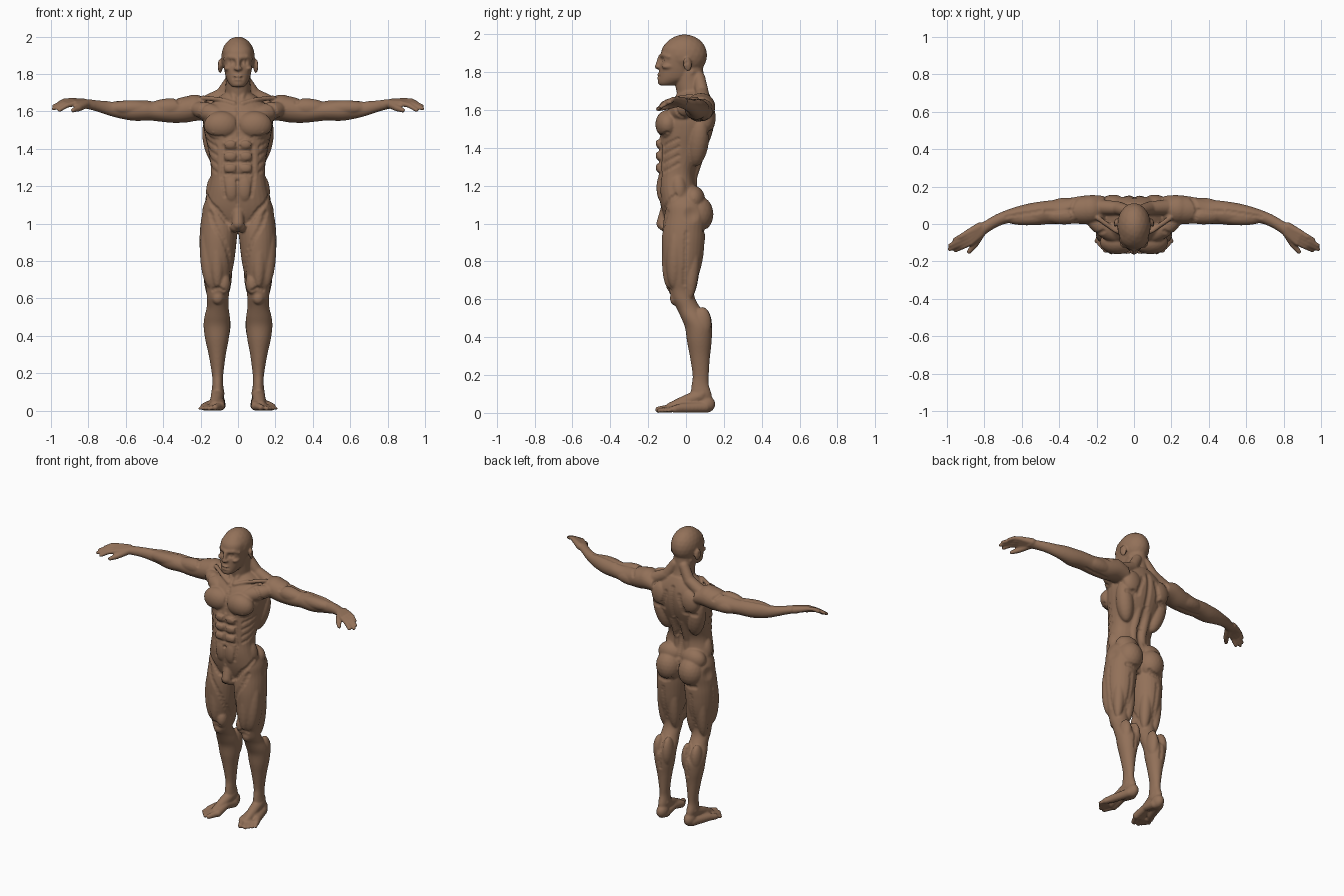
import bpy, bmesh, math
from mathutils import Vector, Matrix, Euler
from mathutils.kdtree import KDTree

bm = bmesh.new()


def spline(rows, steps=4):
    """Catmull-Rom interpolation of rows of numbers."""
    out = []
    for i in range(len(rows) - 1):
        a, b, c, d = rows[max(i - 1, 0)], rows[i], rows[i + 1], rows[min(i + 2, len(rows) - 1)]
        for k in range(steps):
            t = k / steps
            out.append([0.5 * (2 * q + (r - p) * t + (2 * p - 5 * q + 4 * r - s) * t * t
                               + (3 * q - p - 3 * r + s) * t ** 3) for p, q, r, s in zip(a, b, c, d)])
    return out + [rows[-1]]


def loft(rows, axis='z', n=2.0, sides=28):
    """Rows: position on axis, then min/max in the two other directions."""
    rings = []
    for t, a0, a1, b0, b1 in spline(rows):
        ring = []
        for k in range(sides):
            ang = 2 * math.pi * k / sides
            c, s = math.cos(ang), math.sin(ang)
            a = (a0 + a1) / 2 + (a1 - a0) / 2 * math.copysign(abs(c) ** (2 / n), c)
            b = (b0 + b1) / 2 + (b1 - b0) / 2 * math.copysign(abs(s) ** (2 / n), s)
            ring.append(bm.verts.new((a, b, t) if axis == 'z' else (t, a, b)))
        rings.append(ring)
    for r, q in zip(rings, rings[1:]):
        for k in range(sides):
            j = (k + 1) % sides
            bm.faces.new((r[k], r[j], q[j], q[k]))
    bm.faces.new(rings[0][::-1])
    bm.faces.new(rings[-1])


def blob(c, r, rot=(0, 0, 0)):
    m = Matrix.LocRotScale(Vector(c), Euler([math.radians(a) for a in rot]), Vector(r))
    bmesh.ops.create_icosphere(bm, subdivisions=3, radius=1, matrix=m)


def muscle(a, b, r):
    a, b = Vector(a), Vector(b)
    q = (b - a).to_track_quat('Z', 'Y')
    m = Matrix.LocRotScale((a + b) / 2, q, Vector((r, r, (b - a).length * 0.58)))
    bmesh.ops.create_icosphere(bm, subdivisions=3, radius=1, matrix=m)


def limb(*pts):
    """Round chain through (x, y, z, radius) points."""
    for x, y, z, r in pts:
        blob((x, y, z), (r, r, r))
    for p, q in zip(pts, pts[1:]):
        a, b = Vector(p[:3]), Vector(q[:3])
        m = Matrix.LocRotScale((a + b) / 2, (b - a).to_track_quat('Z', 'Y'), None)
        bmesh.ops.create_cone(bm, cap_ends=True, segments=16, radius1=p[3], radius2=q[3],
                              depth=(b - a).length, matrix=m)


def lerp(a, b, t):
    return [p + (q - p) * t for p, q in zip(a, b)]


# ---- paired parts, built on +x ----
# leg
loft([(.05, .08, .13, .03, .14), (.10, .076, .14, .025, .135), (.15, .08, .137, .03, .12),
      (.20, .078, .14, .035, .12), (.30, .065, .157, .02, .127), (.38, .05, .175, .005, .137),
      (.45, .042, .184, -.005, .138), (.50, .043, .18, -.025, .112), (.55, .05, .168, -.048, .08),
      (.60, .05, .167, -.075, .05), (.65, .045, .17, -.088, .042), (.70, .04, .182, -.105, .06),
      (.80, .02, .2, -.122, .088), (.90, .008, .206, -.128, .1), (.97, .004, .203, -.125, .103),
      (1.04, .015, .195, -.115, .11), (1.10, .03, .184, -.11, .09), (1.16, .05, .155, -.09, .05)])
muscle((.165, -.05, .98), (.15, -.065, .68), .046)
muscle((.115, -.08, 1.0), (.11, -.09, .68), .042)
blob((.076, -.065, .68), (.036, .04, .06))
blob((.108, -.058, .605), (.032, .027, .038))
blob((.076, .088, .46), (.036, .05, .10))
blob((.143, .085, .47), (.036, .05, .09))
muscle((.07, .045, .92), (.07, .02, .62), .04)
muscle((.15, .045, .92), (.148, .02, .62), .038)
# buttock
blob((.085, .058, 1.05), (.086, .087, .10))
blob((.09, .04, 1.13), (.085, .06, .07))
# foot and toes
blob((.105, .105, .046), (.036, .05, .046))
blob((.108, .085, .10), (.036, .03, .025))
limb((.108, .075, .09, .036), (.115, .0, .062, .033), (.122, -.08, .03, .026))
limb((.12, .1, .03, .03), (.16, -.02, .026, .026), (.182, -.06, .02, .02))
limb((.095, .09, .03, .03), (.095, 0, .045, .024), (.094, -.085, .025, .025))
limb((.096, -.085, .024, .022), (.122, -.146, .017, .017))
for i in range(4):
    limb((*lerp((.13, -.09), (.182, -.06), i / 3), .022, .015),
         (*lerp((.153, -.142), (.203, -.093), i / 3), .012, .0125 - .001 * i))
# arm
loft([(.16, .0, .15, 1.55, 1.66), (.22, .0, .155, 1.55, 1.685), (.28, .0, .15, 1.54, 1.68),
      (.34, .003, .14, 1.538, 1.665), (.40, .0, .13, 1.543, 1.655), (.46, .0, .125, 1.55, 1.655),
      (.50, -.005, .12, 1.55, 1.66), (.56, -.005, .11, 1.55, 1.66), (.62, .005, .095, 1.56, 1.66),
      (.68, .003, .075, 1.575, 1.655), (.74, -.02, .05, 1.595, 1.658), (.80, -.058, .015, 1.612, 1.665),
      (.84, -.075, -.005, 1.618, 1.665)], 'x')
blob((.232, .078, 1.622), (.075, .076, .068))
muscle((.27, .05, 1.625), (.47, .045, 1.615), .05)
muscle((.27, .1, 1.59), (.46, .09, 1.595), .046)
muscle((.46, .035, 1.618), (.68, .03, 1.62), .04)
muscle((.48, .075, 1.595), (.68, .05, 1.605), .037)
# hand: palm, fingers, thumb
tips = [(.955, -.142, 1.607), (.986, -.135, 1.615), (.984, -.114, 1.628), (.96, -.085, 1.642)]
for i, tip in enumerate(tips):
    t = i / 3
    k = lerp((.872, -.1, 1.642), (.895, -.05, 1.657), t)
    limb((*lerp((.815, -.045, 1.638), (.825, -.015, 1.645), t), .024), (*k, .0165))
    mid = lerp(k, tip, .5)
    limb((*k, .015), (mid[0], mid[1], mid[2] + .008, .0135), (*tip, .011))
limb((.82, -.055, 1.635, .022), (.853, -.113, 1.617, .018), (.882, -.148, 1.606, .0125))
# chest, shoulder girdle and neck cords
blob((.088, -.098, 1.525), (.095, .064, .076))
muscle((.07, -.08, 1.57), (.24, .03, 1.62), .05)
limb((.022, -.07, 1.64, .014), (.10, -.035, 1.665, .012), (.19, .03, 1.672, .014))
limb((.035, .07, 1.77, .032), (.085, .085, 1.69, .036), (.18, .09, 1.638, .042))
limb((.05, .03, 1.80, .02), (.018, -.05, 1.655, .014))
# back and flank
blob((.11, .112, 1.56), (.07, .045, .08))
muscle((.155, .08, 1.55), (.105, .05, 1.32), .056)
limb((.036, .035, 1.15, .025), (.036, .034, 1.25, .026), (.036, .08, 1.4, .03))
muscle((.115, -.045, 1.26), (.14, -.03, 1.12), .042)
# abdominals
for z in (1.425, 1.36, 1.295):
    blob((.039, -.138, z), (.038, .022, .03))
blob((.034, -.128, 1.19), (.042, .028, .075))
blob((.016, -.1, .988), (.03, .042, .036))
# face pairs
blob((.096, .008, 1.842), (.011, .024, .038), (8, 0, 20))
blob((.055, -.095, 1.83), (.022, .034, .015))
limb((.014, -.128, 1.888, .012), (.046, -.115, 1.892, .012), (.068, -.088, 1.88, .011))
blob((.012, -.146, 1.829), (.011, .013, .009))

# ---- mirror to -x ----
dup = bmesh.ops.duplicate(bm, geom=bm.verts[:] + bm.edges[:] + bm.faces[:])
for g in dup["geom"]:
    if isinstance(g, bmesh.types.BMVert):
        g.co.x *= -1

# ---- central parts: rows are z, half width, front y, back y ----
def core(rows, n):
    loft([(z, -w, w, f, b) for z, w, f, b in rows], n=n)


# torso
core([(.97, .07, -.08, .05), (1.02, .135, -.11, .065), (1.08, .172, -.13, .075), (1.14, .168, -.142, .075),
      (1.20, .154, -.148, .055), (1.26, .145, -.146, .05), (1.32, .148, -.146, .07), (1.40, .16, -.143, .11),
      (1.48, .178, -.135, .14), (1.55, .187, -.125, .152), (1.61, .175, -.095, .15),
      (1.66, .125, -.055, .135), (1.70, .07, -.03, .115)], 2.4)
# neck
core([(1.62, .085, -.04, .13), (1.68, .07, -.047, .115), (1.74, .066, -.058, .098),
      (1.80, .066, -.06, .092), (1.85, .06, -.05, .09)], 2)
# face and jaw
core([(1.73, .03, -.14, -.07), (1.745, .046, -.146, -.03), (1.77, .061, -.145, .02), (1.81, .071, -.141, .04),
      (1.85, .078, -.137, .05), (1.89, .081, -.134, .06), (1.93, .078, -.124, .06), (1.96, .06, -.10, .05)], 2.3)
# skull, nose, lips, chin, groin
blob((0, -.008, 1.89), (.09, .12, .11))
limb((0, -.138, 1.885, .009), (0, -.153, 1.828, .0125))
blob((0, -.142, 1.786), (.026, .012, .008))
blob((0, -.14, 1.77), (.022, .013, .009))
blob((0, -.13, 1.748), (.026, .02, .018))
limb((0, -.105, 1.075, .03), (0, -.124, 1.0, .033))

bmesh.ops.recalc_face_normals(bm, faces=bm.faces[:])
mesh = bpy.data.meshes.new("body")
bm.to_mesh(mesh)
bm.free()
body = bpy.data.objects.new("body", mesh)
bpy.context.collection.objects.link(body)

# ---- fuse into one skin ----
fuse = body.modifiers.new("fuse", 'REMESH')
fuse.mode = 'VOXEL'
fuse.voxel_size = .006
soft = body.modifiers.new("soften", 'SMOOTH')
soft.factor, soft.iterations = .5, 4
skin = bpy.data.meshes.new_from_object(body.evaluated_get(bpy.context.evaluated_depsgraph_get()))
body.modifiers.clear()
body.data = skin

# ---- sculpt grooves and small bumps along the skin ----
kd = KDTree(len(skin.vertices))
for v in skin.vertices:
    kd.insert(v.co, v.index)
kd.balance()


def brush(r, amount, *pts):
    near = {}
    path = [Vector(pts[0])]
    for a, b in zip(pts, pts[1:]):
        a, b = Vector(a), Vector(b)
        n = max(1, int((b - a).length / (r * .4)))
        path += [a.lerp(b, (k + 1) / n) for k in range(n)]
    for p in path:
        for s in (1, -1):
            spot = kd.find((p.x * s, p.y, p.z))[0]
            for _, i, d in kd.find_range(spot, r):
                near[i] = min(d, near.get(i, r))
    moves = [(i, skin.vertices[i].normal * amount * (1 - (d / r) ** 2) ** 2) for i, d in near.items()]
    for i, m in moves:
        skin.vertices[i].co += m


brush(.013, -.005, (0, -.16, 1.45), (0, -.16, 1.1))                              # belly midline
brush(.016, -.006, (0, -.1, 1.62), (0, -.15, 1.47))                              # breastbone
brush(.016, -.007, (.02, -.15, 1.455), (.09, -.15, 1.45), (.165, -.1, 1.48))     # under chest
for z in (1.392, 1.327, 1.262):
    brush(.012, -.005, (0, -.16, z), (.075, -.15, z))                            # abdominal rows
brush(.016, -.006, (.082, -.14, 1.42), (.086, -.14, 1.25), (.07, -.14, 1.15))
brush(.018, -.008, (.165, -.06, 1.15), (.11, -.12, 1.07), (.05, -.125, 1.0))     # groin crease
brush(.013, -.012, (0, -.16, 1.225))                                             # navel
brush(.024, -.010, (0, .15, 1.64), (0, .12, 1.42), (0, .06, 1.22), (0, .08, 1.13))   # spine
brush(.022, -.007, (.05, .16, 1.6), (.085, .15, 1.47), (.16, .12, 1.48))         # shoulder blade
brush(.022, -.008, (.03, .11, .962), (.14, .1, .96))                             # buttock fold
brush(.05, -.010, (.19, .03, 1.05))                                              # hip hollow
brush(.020, -.006, (.15, -.1, 1.06), (.06, -.1, .85), (.045, -.02, .68))         # inner thigh
brush(.018, -.005, (.195, 0, .95), (.175, -.01, .68))                            # outer thigh
brush(.018, -.005, (.108, .1, .9), (.108, .06, .68))
brush(.018, -.006, (.108, .14, .54), (.108, .13, .36))                           # calf split
brush(.015, -.005, (.075, -.09, .645), (.108, -.1, .655), (.14, -.09, .645))     # above knee
brush(.018, -.007, (.165, -.04, 1.64), (.2, -.02, 1.57))                         # shoulder to chest
brush(.018, -.006, (.31, 0, 1.66), (.34, .07, 1.67), (.31, .14, 1.64))           # shoulder end
brush(.016, -.005, (.34, .075, 1.67), (.47, .07, 1.66))                          # upper arm
brush(.016, -.005, (.30, .08, 1.54), (.46, .075, 1.54))
brush(.016, -.005, (.50, .07, 1.67), (.68, .04, 1.66))                           # forearm
for i in range(4):
    brush(.013, -.005, (.165, -.04, 1.45 - i * .045), (.12, -.12, 1.41 - i * .045))  # ribs
brush(.008, .004, (.13, -.14, 1.488))                                            # nipple
brush(.021, -.011, (.030, -.135, 1.866), (.042, -.125, 1.864))                   # eye socket
brush(.013, .005, (.036, -.125, 1.864))                                          # eyeball
brush(.009, -.005, (0, -.155, 1.778), (.024, -.14, 1.777))                       # mouth
brush(.014, -.005, (.108, .0, 1.85))                                             # ear hollow

for v in skin.vertices:
    v.co.z = max(v.co.z, 0)
skin.update()
skin.shade_smooth()
soft = body.modifiers.new("soften", 'SMOOTH')
soft.factor, soft.iterations = .4, 1

brown = bpy.data.materials.new("brown skin")
brown.diffuse_color = (.29, .165, .10, 1)
skin.materials.clear()
skin.materials.append(brown)
